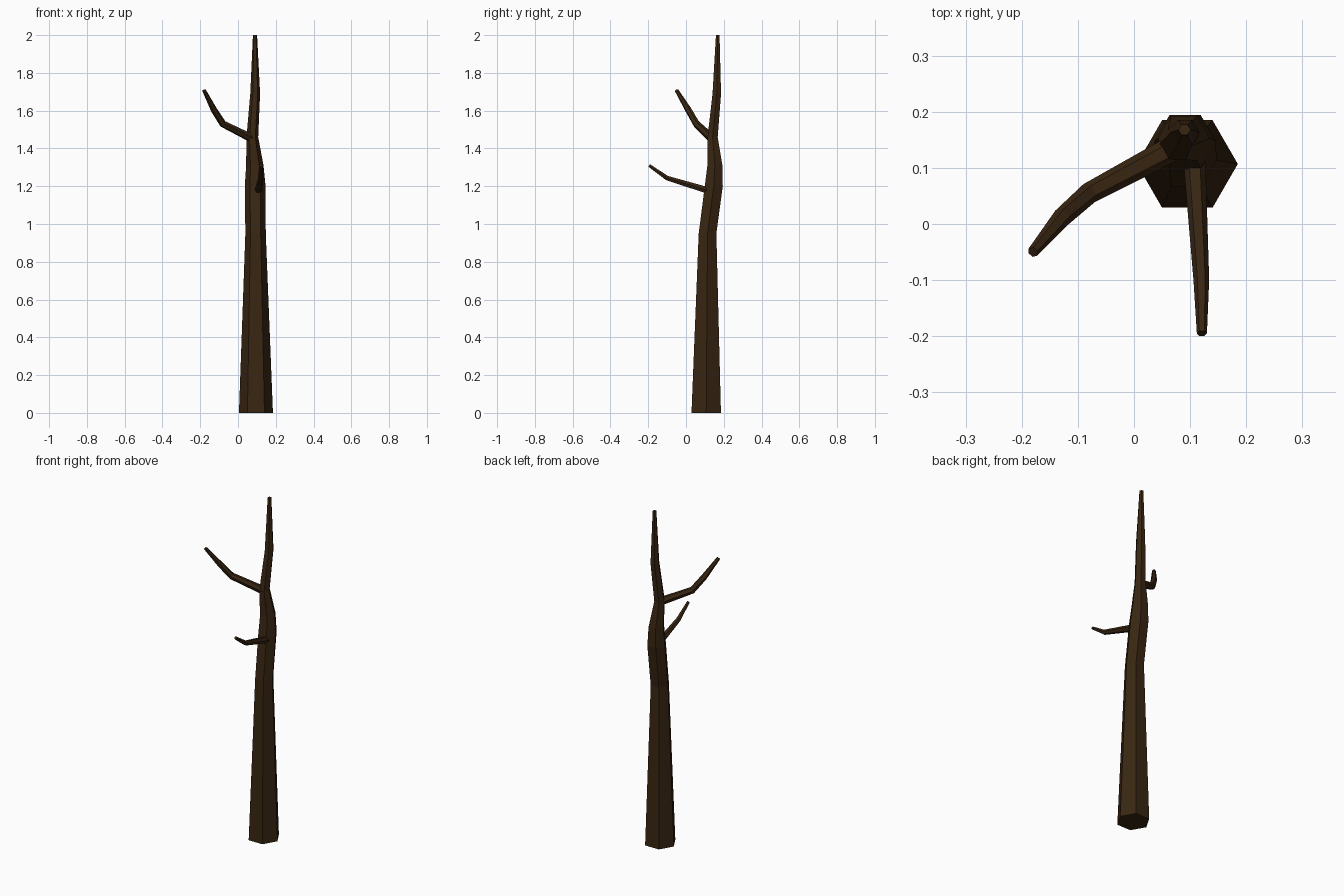
import bpy, bmesh, math
from mathutils import Vector

if "Cube" in bpy.data.objects:
    bpy.data.objects.remove(bpy.data.objects["Cube"])

bark = bpy.data.materials.new("dark_bark")
bark.diffuse_color = (0.040, 0.019, 0.006, 1)
bark.use_nodes = True
bark.node_tree.nodes["Principled BSDF"].inputs["Base Color"].default_value = bark.diffuse_color


def limb(name, rings, level=False, sides=6):
    """Loft hexagonal rings (x, y, z, radius); level keeps rings horizontal."""
    bm = bmesh.new()
    pts = [Vector(r[:3]) for r in rings]
    loops = []
    for i, p in enumerate(pts):
        ahead, behind = pts[min(i + 1, len(pts) - 1)], pts[max(i - 1, 0)]
        axis = Vector((0, 0, 1)) if level else (ahead - behind).normalized()
        u = Vector((1, 0, 0)) if level else Vector((0, 0, 1)).cross(axis).normalized()
        v = axis.cross(u)
        loops.append([bm.verts.new(p + rings[i][3] * (math.cos(a) * u + math.sin(a) * v))
                      for a in (math.tau * k / sides for k in range(sides))])
    for lo, hi in zip(loops, loops[1:]):
        for k in range(sides):
            n = (k + 1) % sides
            bm.faces.new((lo[k], lo[n], hi[n], hi[k]))
    bm.faces.new(loops[0][::-1])
    bm.faces.new(loops[-1])
    bmesh.ops.recalc_face_normals(bm, faces=bm.faces)
    me = bpy.data.meshes.new(name)
    bm.to_mesh(me)
    bm.free()
    me.materials.append(bark)
    bpy.context.collection.objects.link(bpy.data.objects.new(name, me))


# Tapering, slightly crooked trunk
limb("trunk", [(.095, .107, 0, .09), (.093, .114, .95, .054), (.091, .147, 1.2, .055),
               (.089, .153, 1.31, .046), (.076, .141, 1.46, .031),
               (.091, .163, 1.69, .026), (.09, .168, 2, .011)], level=True)

# Upper branch, bending up to the left and front
limb("upper_branch", [(.07, .135, 1.455, .023), (-.08, .055, 1.53, .019),
                      (-.128, .012, 1.605, .017), (-.18, -.05, 1.708, .010)])

# Lower branch, reaching forward
limb("lower_branch", [(.107, .125, 1.175, .020), (.12, -.1, 1.243, .014),
                      (.121, -.195, 1.31, .009)])
